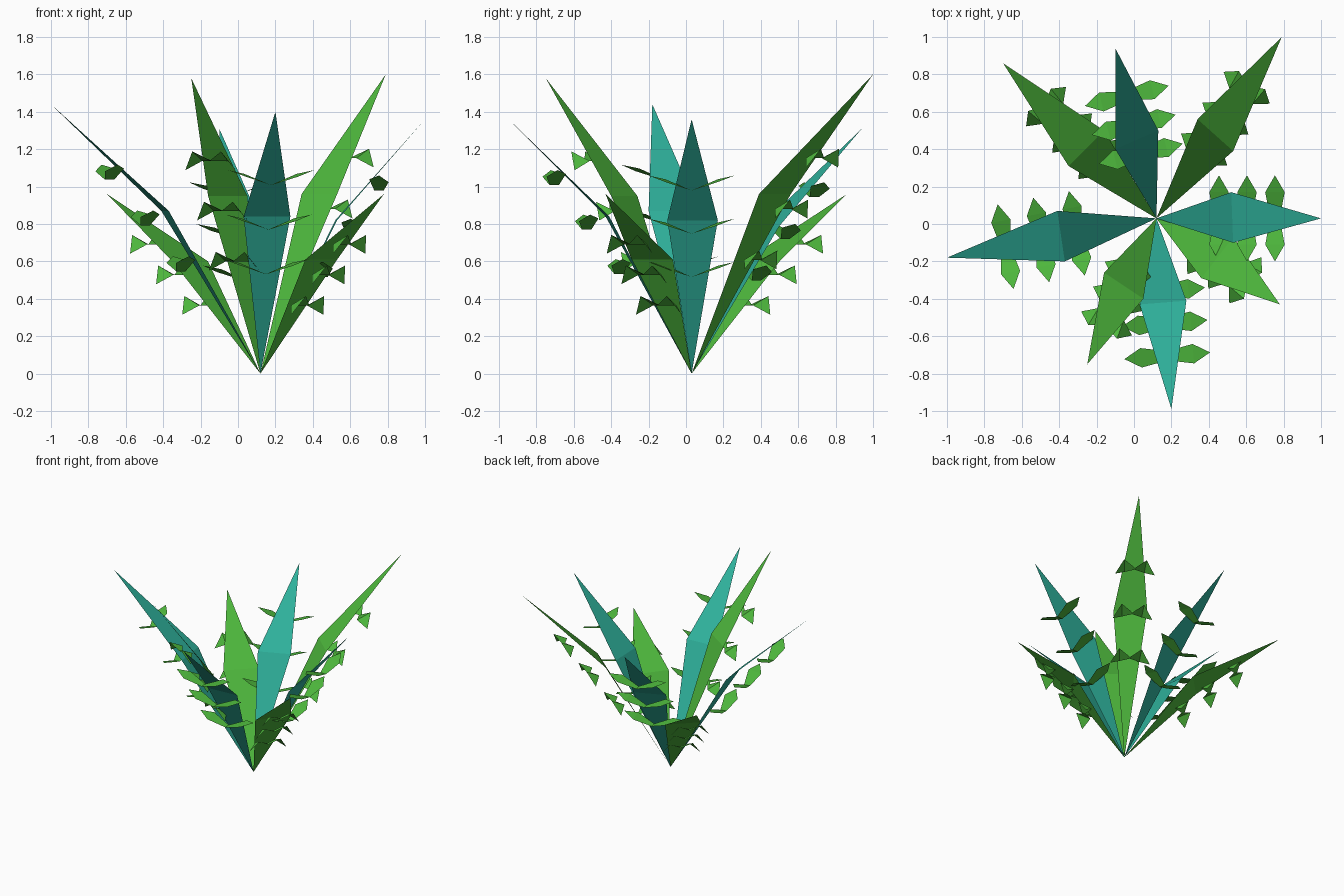
import bpy
from mathutils import Vector

if "Cube" in bpy.data.objects:
    bpy.data.objects.remove(bpy.data.objects["Cube"])


def material(name, color):
    m = bpy.data.materials.new(name)
    m.diffuse_color = (*color, 1)
    m.use_nodes = True
    m.node_tree.nodes["Principled BSDF"].inputs["Base Color"].default_value = m.diffuse_color
    return m


GREEN = material("leaf_green", (0.076, 0.479, 0.046))
TEAL = material("leaf_teal", (0.028, 0.440, 0.330))
BASE = Vector((0.12, 0.03, 0.0))


def build(name, verts, faces, mat):
    me = bpy.data.meshes.new(name)
    me.from_pydata([tuple(v) for v in verts], [], faces)
    me.materials.append(mat)
    me.update()
    ob = bpy.data.objects.new(name, me)
    bpy.context.collection.objects.link(ob)


def blade(name, tip, left, right, mid_z, mat):
    """Folded kite: lower triangle to the base, upper triangle to the tip."""
    verts = [BASE, Vector((*right, mid_z)), Vector((*left, mid_z)), Vector(tip)]
    # Winding keeps the normals on the inner, upward side
    build(name, verts, [(0, 1, 2), (1, 3, 2)], mat)


def leaflets(name, tip, shape):
    """Three mirrored pairs of small leaflets along the chord of a blade."""
    chord = Vector(tip) - BASE
    out = Vector((chord.x, chord.y, 0)).normalized()
    side = Vector((-out.y, out.x, 0))
    verts, faces = [], []
    for t in (0.38, 0.55, 0.72):
        centre = BASE + chord * t
        for s in (1, -1):
            n = len(verts)
            verts += [centre + side * (a * s) + out * b + Vector((0, 0, c))
                      for a, b, c in shape]
            quads = [(0, 1, 2, 3), (3, 2, 4)]
            for f in quads:
                f = f if s < 0 else f[::-1]
                faces.append(tuple(n + i for i in f))
    build(name, verts, faces, GREEN)


# Leaflet outline as (sideways, outward, up): root edge, wide edge, point
RISING = [(0, -0.025, 0), (0, 0.025, 0), (0.14, 0.052, 0.045),
          (0.14, -0.052, 0.06), (0.23, 0, 0.08)]
DROOPING = [(0, -0.012, 0), (0, 0.012, 0), (0.085, 0.05, 0.05),
            (0.075, -0.055, 0.0), (0.15, 0, -0.05)]

# Blades: tip, left and right widest points (seen from the base), their height
BLADES = [
    ("east", (1.0, 0.03, 1.36), (0.52, 0.17), (0.53, -0.10), 0.82, TEAL),
    ("north_east", (0.79, 1.0, 1.60), (0.34, 0.56), (0.53, 0.39), 0.96, GREEN),
    ("north", (-0.10, 0.94, 1.31), (-0.10, 0.40), (0.13, 0.50), 0.79, TEAL),
    ("north_west", (-0.70, 0.86, 0.96), (-0.35, 0.31), (-0.16, 0.50), 0.60, GREEN),
    ("west", (-1.0, -0.18, 1.44), (-0.37, -0.20), (-0.41, 0.07), 0.87, TEAL),
    ("south_west", (-0.25, -0.75, 1.58), (0.05, -0.40), (-0.16, -0.26), 0.95, GREEN),
    ("south", (0.20, -0.99, 1.40), (0.28, -0.41), (0.03, -0.43), 0.84, TEAL),
    ("south_east", (0.78, -0.43, 0.96), (0.53, -0.07), (0.36, -0.29), 0.61, GREEN),
]

for label, tip, left, right, mid_z, mat in BLADES:
    blade("blade_" + label, tip, left, right, mid_z, mat)
    leaflets("leaflets_" + label, tip, RISING if mat is TEAL else DROOPING)
